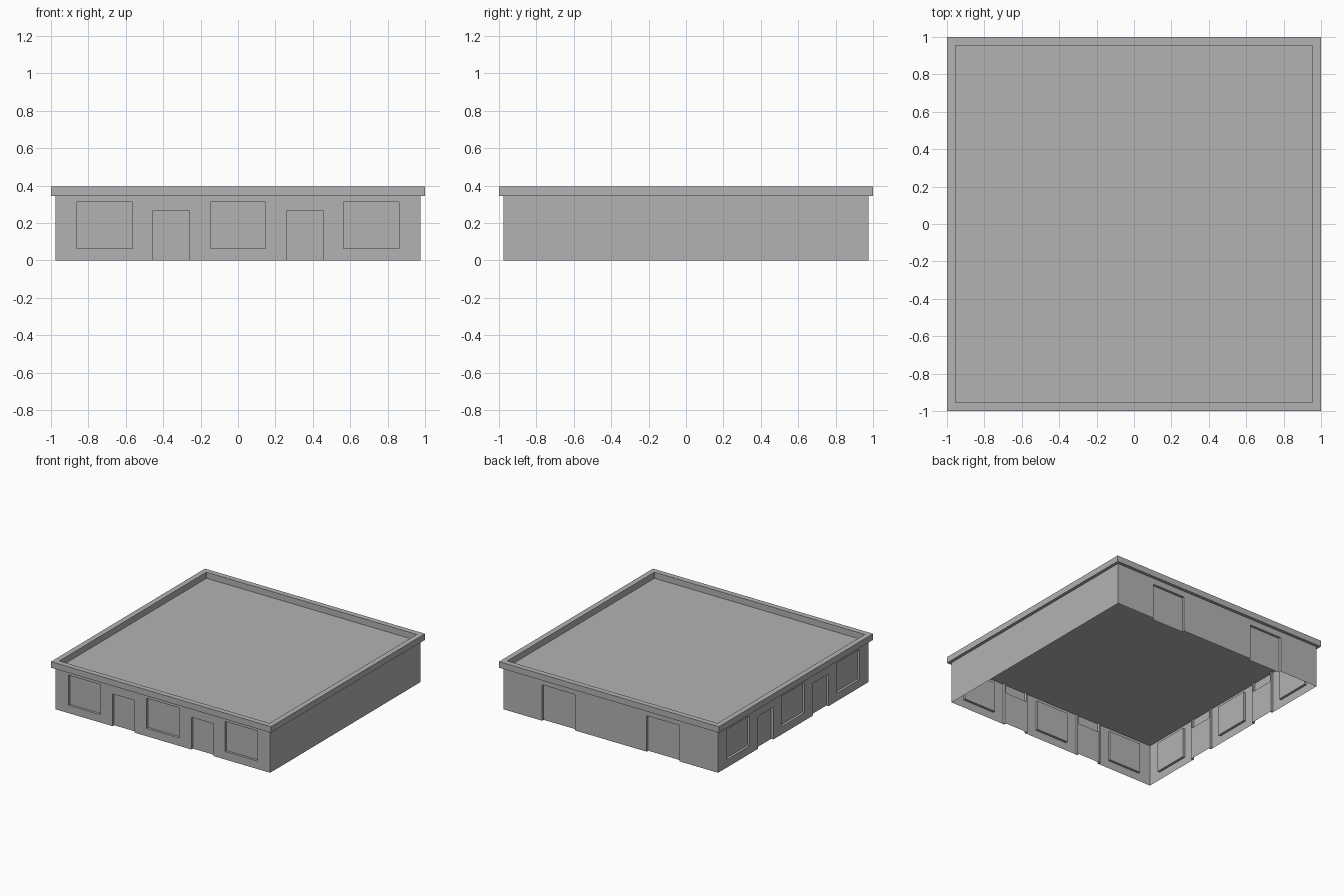
import bpy, bmesh, math
from mathutils import Matrix, Vector

old = bpy.data.objects.get("Cube")
if old:
    bpy.data.objects.remove(old, do_unlink=True)

# Single plaster colour
grey = bpy.data.materials.new("plaster_grey")
grey.use_nodes = True
colour = (0.45, 0.45, 0.45, 1)
grey.diffuse_color = colour
grey.node_tree.nodes["Principled BSDF"].inputs["Base Color"].default_value = colour

HALF = 0.975       # wall face distance from the centre
WALL_TOP = 0.345
ROOF_TOP = 0.395
DEPTH = 0.02       # recess of doors and windows


def finish(name, bm):
    bmesh.ops.remove_doubles(bm, verts=bm.verts, dist=0.0001)
    mesh = bpy.data.meshes.new(name)
    bm.to_mesh(mesh)
    bm.free()
    mesh.materials.append(grey)
    obj = bpy.data.objects.new(name, mesh)
    bpy.context.collection.objects.link(obj)
    return obj


def quad(bm, *points):
    return bm.faces.new([bm.verts.new(p) for p in points])


def wall(name, angle, openings):
    """Thin wall on the front side with recessed openings, turned about z."""
    bm = bmesh.new()
    xs = sorted({-HALF, HALF} | {x for o in openings for x in o[:2]})
    zs = sorted({0, WALL_TOP} | {z for o in openings for z in o[2:]})
    y, back = -HALF, -HALF + DEPTH
    # Wall surface around the openings
    for x0, x1 in zip(xs, xs[1:]):
        for z0, z1 in zip(zs, zs[1:]):
            cx, cz = (x0 + x1) / 2, (z0 + z1) / 2
            if not any(a < cx < b and c < cz < d for a, b, c, d in openings):
                quad(bm, (x0, y, z0), (x1, y, z0), (x1, y, z1), (x0, y, z1))
    bmesh.ops.remove_doubles(bm, verts=bm.verts, dist=0.0001)
    bmesh.ops.dissolve_limit(bm, angle_limit=0.01, verts=bm.verts, edges=bm.edges)
    # Recessed panels with their reveals
    for a, b, c, d in openings:
        corners = [(a, c), (b, c), (b, d), (a, d)]
        quad(bm, *[(x, back, z) for x, z in corners])
        for (x0, z0), (x1, z1) in zip(corners, corners[1:] + corners[:1]):
            if z0 == z1 == 0:
                continue
            quad(bm, (x0, y, z0), (x1, y, z1), (x1, back, z1), (x0, back, z0))
    bm.transform(Matrix.Rotation(angle, 4, 'Z'))
    return finish(name, bm)


def jamb_post(name, angle, x):
    """Slim full-height post on the inside of a wall beside a door."""
    bm = bmesh.new()
    bmesh.ops.create_cube(bm, size=1)
    bm.transform(Matrix.Rotation(angle, 4, 'Z')
                 @ Matrix.Translation((x, -HALF + DEPTH / 2 + 0.001, WALL_TOP / 2))
                 @ Matrix.Diagonal((0.01, DEPTH, WALL_TOP, 1)))
    return finish(name, bm)


# Openings: x start, x end, z start, z end
windows = [(x - 0.1475, x + 0.1475, 0.065, 0.312) for x in (-0.7125, 0, 0.7125)]
doors = [(x - 0.1, x + 0.1, 0, 0.265) for x in (-0.358, 0.358)]
wide_doors = [(x - 0.15, x + 0.15, 0, 0.295) for x in (-0.475, 0.475)]

wall("front_wall", 0, windows + doors)
wall("right_wall", -math.pi / 2, windows + doors)
wall("back_wall", math.pi, wide_doors)
wall("left_wall", math.pi / 2, [])

# Posts beside the narrow doors
for side, angle in (("front", 0), ("right", -math.pi / 2)):
    for a, b, _, _ in doors:
        jamb_post(side + "_door_post", angle, a - 0.006)
        jamb_post(side + "_door_post", angle, b + 0.006)

# Roof: flat deck with an overhanging parapet, swept as square rings
bm = bmesh.new()
profile = [(0.955, WALL_TOP), (1, WALL_TOP), (1, ROOF_TOP), (0.955, ROOF_TOP), (0.955, WALL_TOP)]
signs = [(-1, -1), (1, -1), (1, 1), (-1, 1)]
rings = [[Vector((r * sx, r * sy, z)) for sx, sy in signs] for r, z in profile]
for low, high in zip(rings, rings[1:]):
    for i in range(4):
        j = (i + 1) % 4
        quad(bm, low[i], low[j], high[j], high[i])
quad(bm, *rings[-1])
finish("roof", bm)
